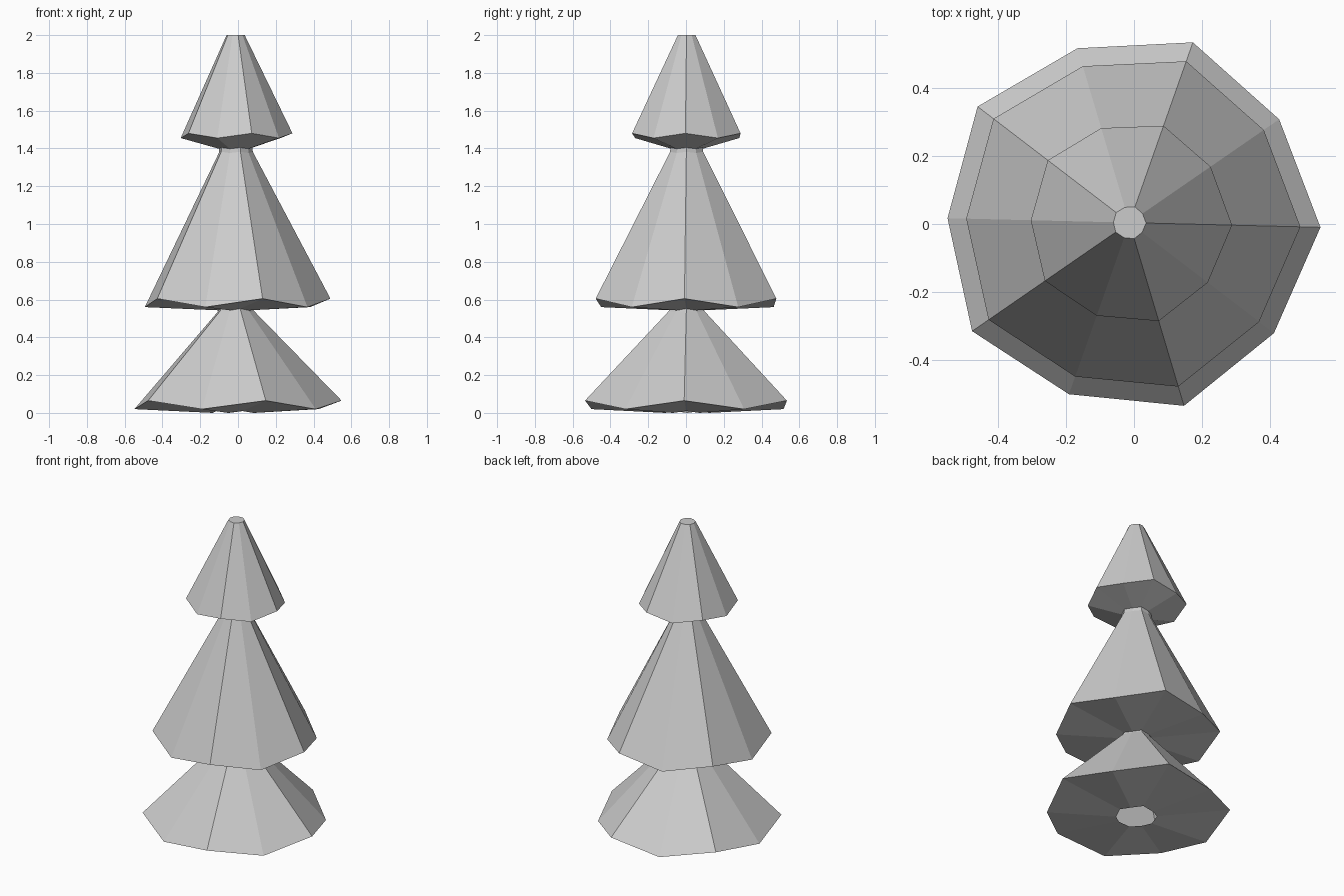
import bpy, bmesh
from math import cos, sin, radians

if "Cube" in bpy.data.objects:
    bpy.data.objects.remove(bpy.data.objects["Cube"])

SIDES = 10
CX, CY, TURN = -0.0135, 0.004, radians(-1.4)

# Profile from the bottom opening to the tip:
# (radius, height) of the star's points, then of the corners between them
PROFILE = [
    (0.125, 0.010, 0.120, 0.000),   # bottom opening
    (0.562, 0.065, 0.535, 0.020),   # lower tier rim
    (0.098, 0.540, 0.094, 0.535),   # lower neck
    (0.094, 0.552, 0.090, 0.543),
    (0.503, 0.605, 0.480, 0.560),   # middle tier rim
    (0.092, 1.382, 0.088, 1.376),   # upper neck
    (0.090, 1.405, 0.086, 1.398),
    (0.302, 1.480, 0.290, 1.455),   # top tier rim
    (0.049, 2.000, 0.047, 2.000),   # tip
]

bm = bmesh.new()


def ring(ro, zo, ri, zi):
    verts = []
    for i in range(SIDES):
        r, z = (ri, zi) if i % 2 else (ro, zo)
        a = TURN + radians(360 / SIDES) * i
        verts.append(bm.verts.new((CX + r * cos(a), CY + r * sin(a), z)))
    return verts


# Stacked branches, one open-bottomed shell
rings = [ring(*p) for p in PROFILE]
for low, high in zip(rings, rings[1:]):
    for i in range(SIDES):
        j = (i + 1) % SIDES
        bm.faces.new((low[i], low[j], high[j], high[i]))

# Flat tip
bm.faces.new(rings[-1])

mesh = bpy.data.meshes.new("tree_branches")
bm.to_mesh(mesh)
bm.free()
tree = bpy.data.objects.new("tree_branches", mesh)
bpy.context.collection.objects.link(tree)
